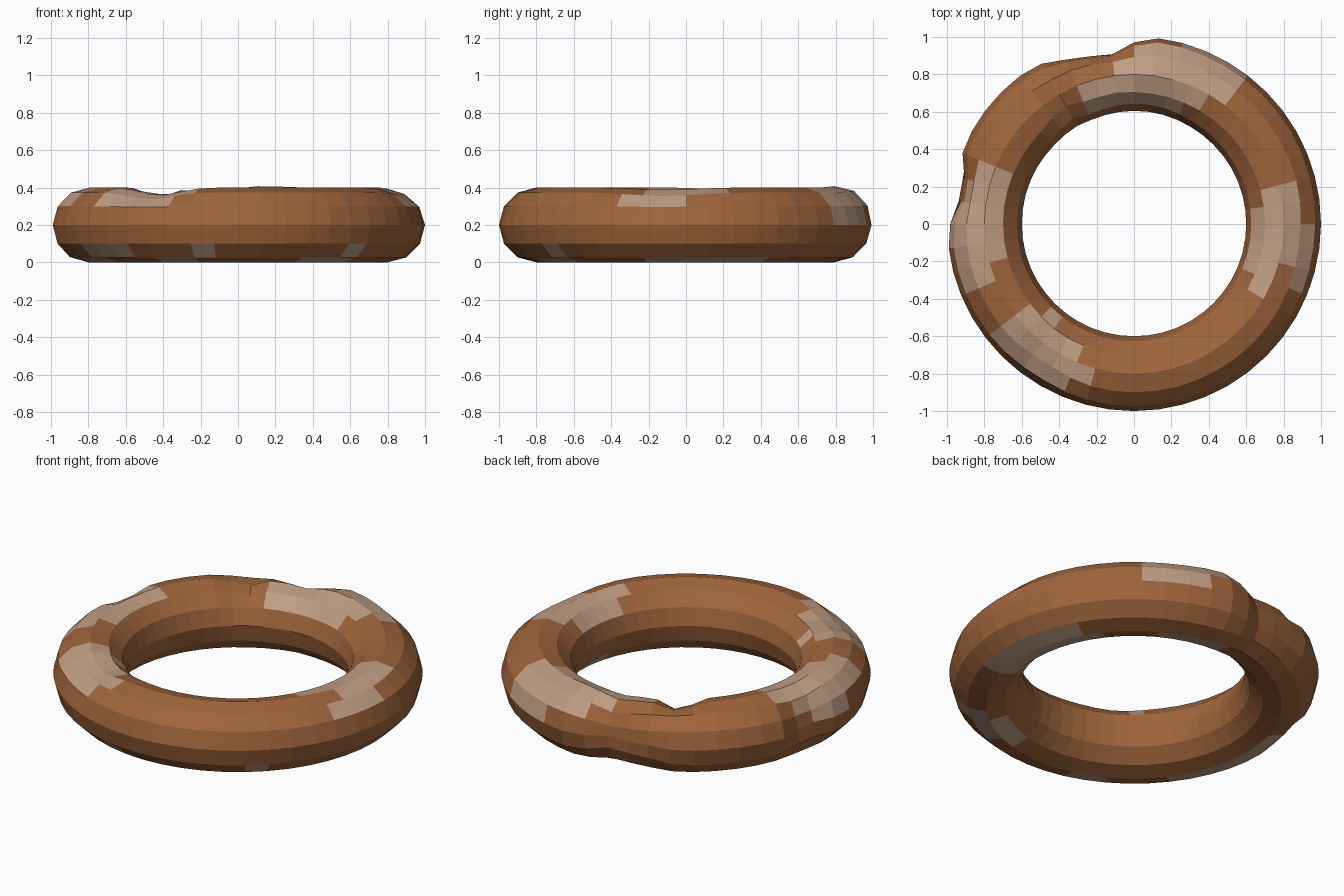
import bpy, bmesh, math

if "Cube" in bpy.data.objects:
    bpy.data.objects.remove(bpy.data.objects["Cube"])

SEGS, SIDES = 48, 12
MAJOR, MINOR = 0.8, 0.2


def material(name, color):
    m = bpy.data.materials.new(name)
    m.diffuse_color = (*color, 1)
    m.use_nodes = True
    m.node_tree.nodes["Principled BSDF"].inputs["Base Color"].default_value = m.diffuse_color
    return m


def diff(a, b):
    return (a - b + 180) % 360 - 180


# Dents: ring angle, tube angle (0 = outer, 90 = top), widths, depth
DENTS = [
    (98, 10, 8, 75, 0.085),     # back notch, outer side
    (110, 0, 8, 60, 0.05),
    (122, 110, 7, 45, 0.065),   # back notch, inner top
    (169, 15, 9, 50, 0.085),    # left hollow
    (238, 75, 12, 35, 0.05),    # front chip
    (352, 65, 16, 32, 0.022),   # right chip
    (85, 145, 22, 30, 0.02),    # back chip, inner top
    (82, 60, 12, 50, -0.012),   # back raised lip
    (160, 10, 4, 40, -0.012),
]

# Bare patches: tube row, first ring angle, last ring angle
PATCHES = [
    (0, 52, 75), (1, 52, 90), (2, 52, 97), (3, 60, 113), (4, 67, 113),
    (1, 165, 203), (2, 160, 203), (3, 160, 195), (0, 172, 188),
    (1, 217, 247), (2, 217, 255), (3, 220, 248), (4, 224, 232),
    (1, -23, 0), (2, -15, 15), (3, -30, 15), (4, -23, 8),
    (10, 207, 233), (10, 255, 263), (10, 307, 315),
    (9, 165, 193), (9, 198, 220), (9, 240, 255), (9, 290, 315), (9, -15, 30),
    (8, 57, 90), (8, -15, 38), (8, 285, 308), (7, -15, 15),
]


def tube_radius(a, t):
    r = MINOR
    for da, dt, wa, wt, depth in DENTS:
        r -= depth * math.exp(-(diff(a, da) / wa) ** 2 - (diff(t, dt) / wt) ** 2)
    return r


# Faceted ring with dents
bm = bmesh.new()
grid = []
for i in range(SEGS):
    a = i * 360 / SEGS
    ca, sa = math.cos(math.radians(a)), math.sin(math.radians(a))
    loop = []
    for j in range(SIDES):
        t = j * 360 / SIDES
        r = tube_radius(a, t)
        d = MAJOR + r * math.cos(math.radians(t))
        z = MINOR + r * math.sin(math.radians(t))
        loop.append(bm.verts.new((d * ca, d * sa, z)))
    grid.append(loop)

# Faces, with the bare patches in the second material
for i in range(SEGS):
    for j in range(SIDES):
        n, k = (i + 1) % SEGS, (j + 1) % SIDES
        f = bm.faces.new((grid[i][j], grid[n][j], grid[n][k], grid[i][k]))
        mid = (i + 0.5) * 360 / SEGS
        for row, lo, hi in PATCHES:
            if row == j and abs(diff(mid, (lo + hi) / 2)) <= (hi - lo) / 2:
                f.material_index = 1
bmesh.ops.recalc_face_normals(bm, faces=bm.faces)

mesh = bpy.data.meshes.new("worn_ring")
bm.to_mesh(mesh)
bm.free()
mesh.materials.append(material("brown", (0.35, 0.13, 0.045)))
mesh.materials.append(material("tan", (0.53, 0.34, 0.23)))
ring = bpy.data.objects.new("worn_ring", mesh)
bpy.context.collection.objects.link(ring)
